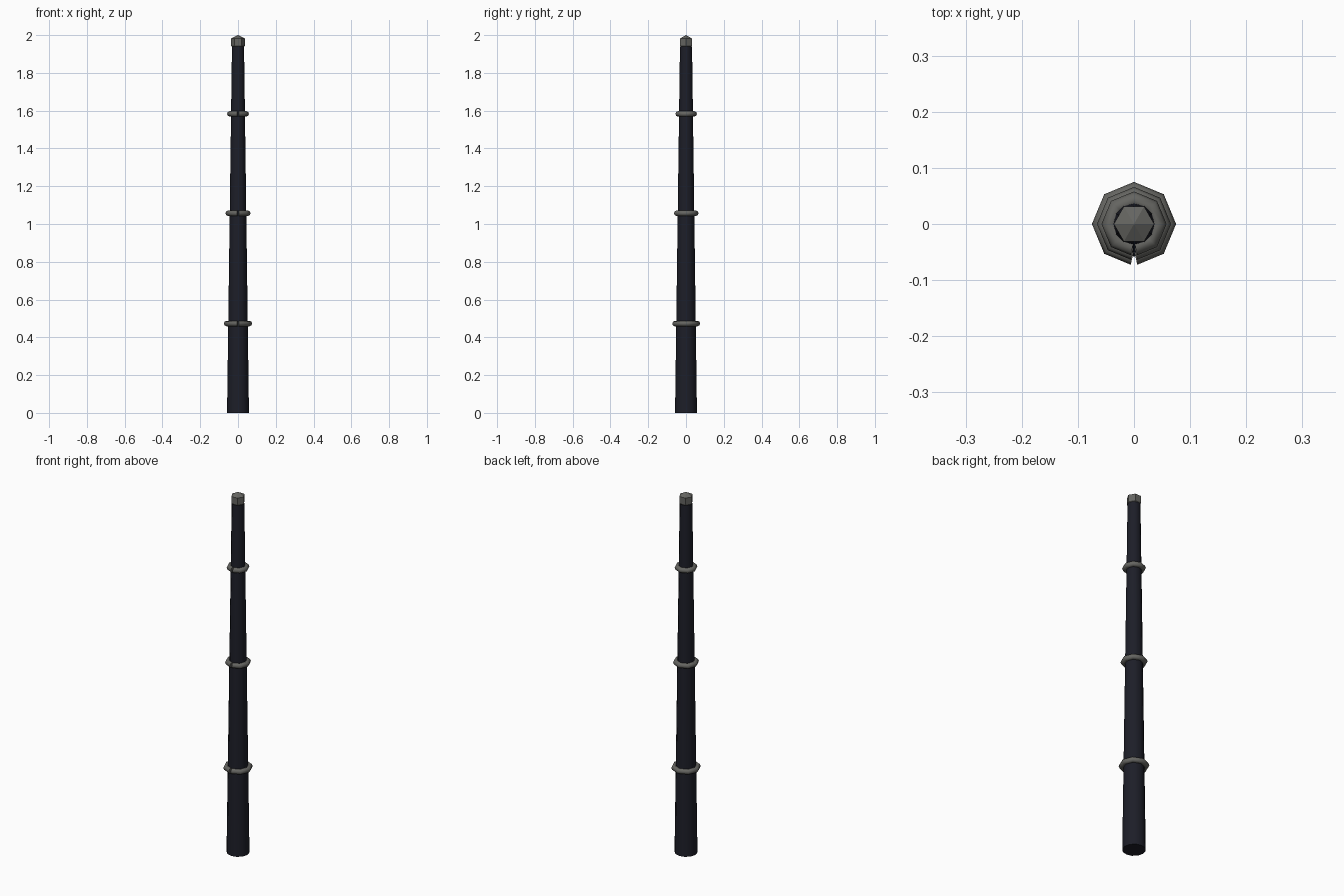
import bpy, math

if "Cube" in bpy.data.objects:
    bpy.data.objects.remove(bpy.data.objects["Cube"])

def mat(name, c):
    m = bpy.data.materials.new(name)
    m.diffuse_color = (*c, 1)
    m.use_nodes = True
    m.node_tree.nodes["Principled BSDF"].inputs["Base Color"].default_value = m.diffuse_color
    return m

dark = mat("dark_blue_black", (0.012, 0.013, 0.021))
grey = mat("warm_grey_metal", (0.13, 0.13, 0.12))

def add(name, verts, faces, m, smooth=False):
    me = bpy.data.meshes.new(name)
    me.from_pydata(verts, [], faces)
    me.materials.append(m)
    ob = bpy.data.objects.new(name, me)
    bpy.context.collection.objects.link(ob)
    if smooth:
        bpy.context.view_layer.objects.active = ob
        ob.select_set(True)
        bpy.ops.object.shade_smooth_by_angle(angle=math.radians(50))
        ob.select_set(False)
    return ob

def lathe(name, profile, n, m, smooth=False, phase=0.0):
    """Revolve (radius, z) points; both ends are capped."""
    v = [(r * math.cos(phase + 2 * math.pi * i / n), r * math.sin(phase + 2 * math.pi * i / n), z)
         for r, z in profile for i in range(n)]
    f = [(k * n + i, k * n + (i + 1) % n, (k + 1) * n + (i + 1) % n, (k + 1) * n + i)
         for k in range(len(profile) - 1) for i in range(n)]
    f += [tuple(reversed(range(n))), tuple(range(len(v) - n, len(v)))]
    return add(name, v, f, m, smooth)

# tapered pole
lathe("pole", [(0.058, 0), (0.032, 1.94)], 12, dark, True)

# faceted tip cap
lathe("tip_cap", [(0.028, 1.934), (0.036, 1.943), (0.036, 1.982), (0.001, 2.0)], 6, grey)

# eight-sided bands, split at the front with a V-shaped gap
def band(name, z, R, t=0.0145, sides=8):
    c = R - t
    v, f = [], []
    for i in range(9):
        a = -math.pi / 2 + i * math.pi / 4
        for j in range(sides):
            b = 2 * math.pi * j / sides
            r = c + t * math.cos(b)
            x, y = r * math.cos(a), r * math.sin(a)
            if i in (0, 8):  # end cuts lean away from the centre line
                s = 1 if i == 0 else -1
                x = s * max(0.0, (r - c + t) * 0.2)
                y += abs(x) * 0.41
            v.append((x, y, z + t * math.sin(b)))
    for i in range(8):
        for j in range(sides):
            k = (j + 1) % sides
            f.append((i * sides + j, (i + 1) * sides + j, (i + 1) * sides + k, i * sides + k))
    f += [tuple(range(sides)), tuple(reversed(range(8 * sides, 9 * sides)))]
    add(name, v, f, grey, True)

for n, z, R in (("lower_band", 0.473, 0.075), ("middle_band", 1.057, 0.066), ("upper_band", 1.583, 0.058)):
    band(n, z, R)
